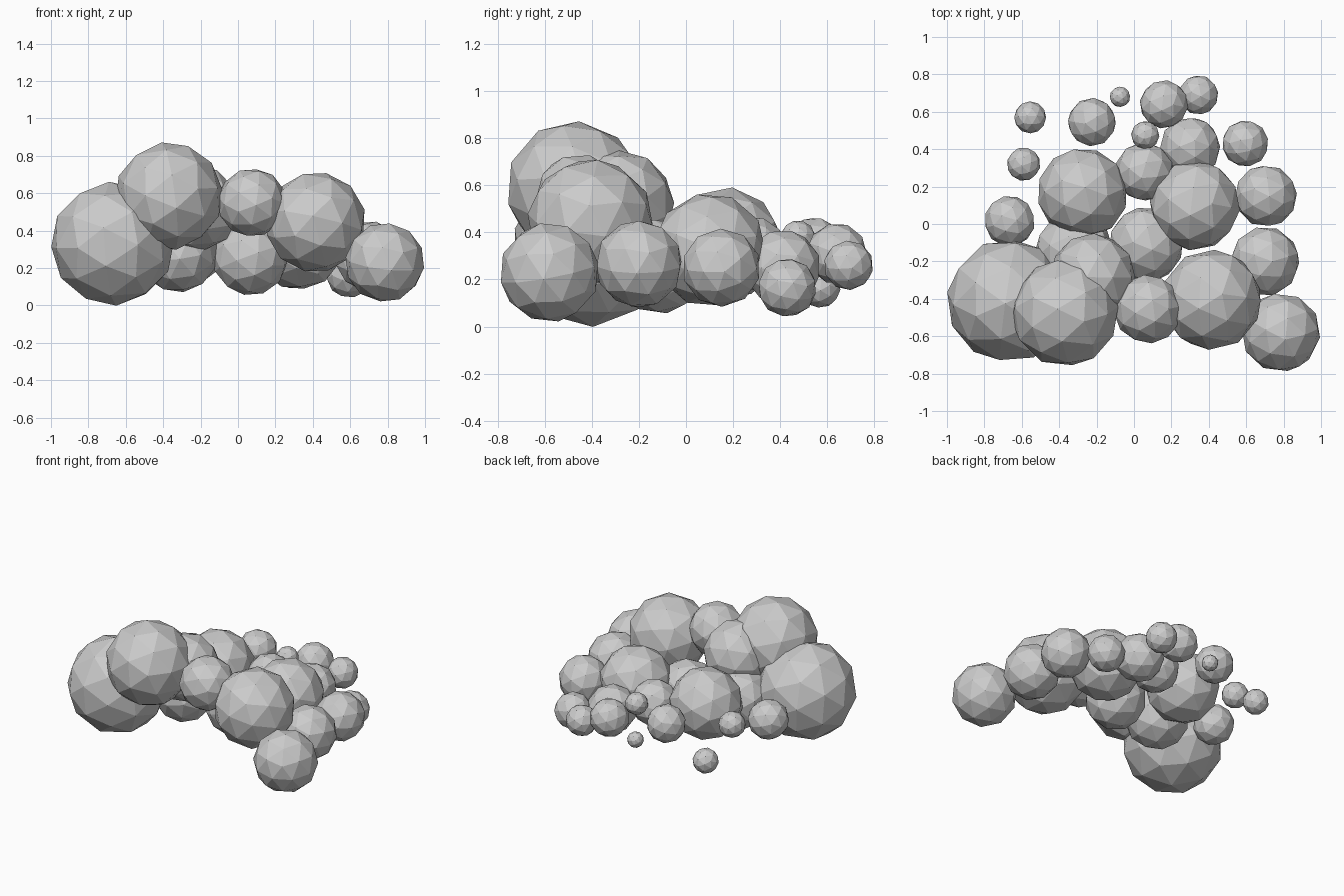
import bpy, math, random
from mathutils import Euler

random.seed(4)

# Puffs of the cloud: x, y, z, radius
groups = {
    "large_puff": [
        (-0.67, -0.41, 0.33, 0.332), (-0.37, -0.475, 0.585, 0.29),
        (0.415, -0.405, 0.445, 0.27),
    ],
    "medium_puff": [
        (0.075, -0.455, 0.55, 0.185), (0.785, -0.58, 0.23, 0.213),
        (0.70, -0.20, 0.265, 0.187), (0.705, 0.15, 0.25, 0.167),
        (0.325, 0.10, 0.325, 0.243), (0.30, 0.41, 0.25, 0.163),
        (0.055, 0.28, 0.31, 0.158), (-0.275, 0.165, 0.35, 0.243),
        (-0.22, -0.28, 0.52, 0.23), (-0.32, -0.15, 0.28, 0.213),
        (0.065, -0.11, 0.255, 0.203),
    ],
    "small_puff": [
        (0.595, 0.43, 0.165, 0.125), (0.345, 0.69, 0.26, 0.106),
        (0.16, 0.64, 0.31, 0.13), (0.06, 0.475, 0.375, 0.076),
        (-0.555, 0.57, 0.165, 0.086), (-0.225, 0.545, 0.335, 0.13),
        (-0.075, 0.68, 0.23, 0.055), (-0.59, 0.32, 0.34, 0.09),
        (-0.665, 0.015, 0.28, 0.136),
    ],
}


def add_puff(name, x, y, z, r):
    turn = Euler([random.uniform(0, math.tau) for _ in range(3)])
    bpy.ops.mesh.primitive_ico_sphere_add(
        subdivisions=2, radius=r, location=(x, y, z), rotation=turn)
    bpy.context.object.name = name


# Faceted balls, overlapping into one cloud
for group, puffs in groups.items():
    for i, p in enumerate(puffs, 1):
        add_puff(f"{group}_{i}", *p)
